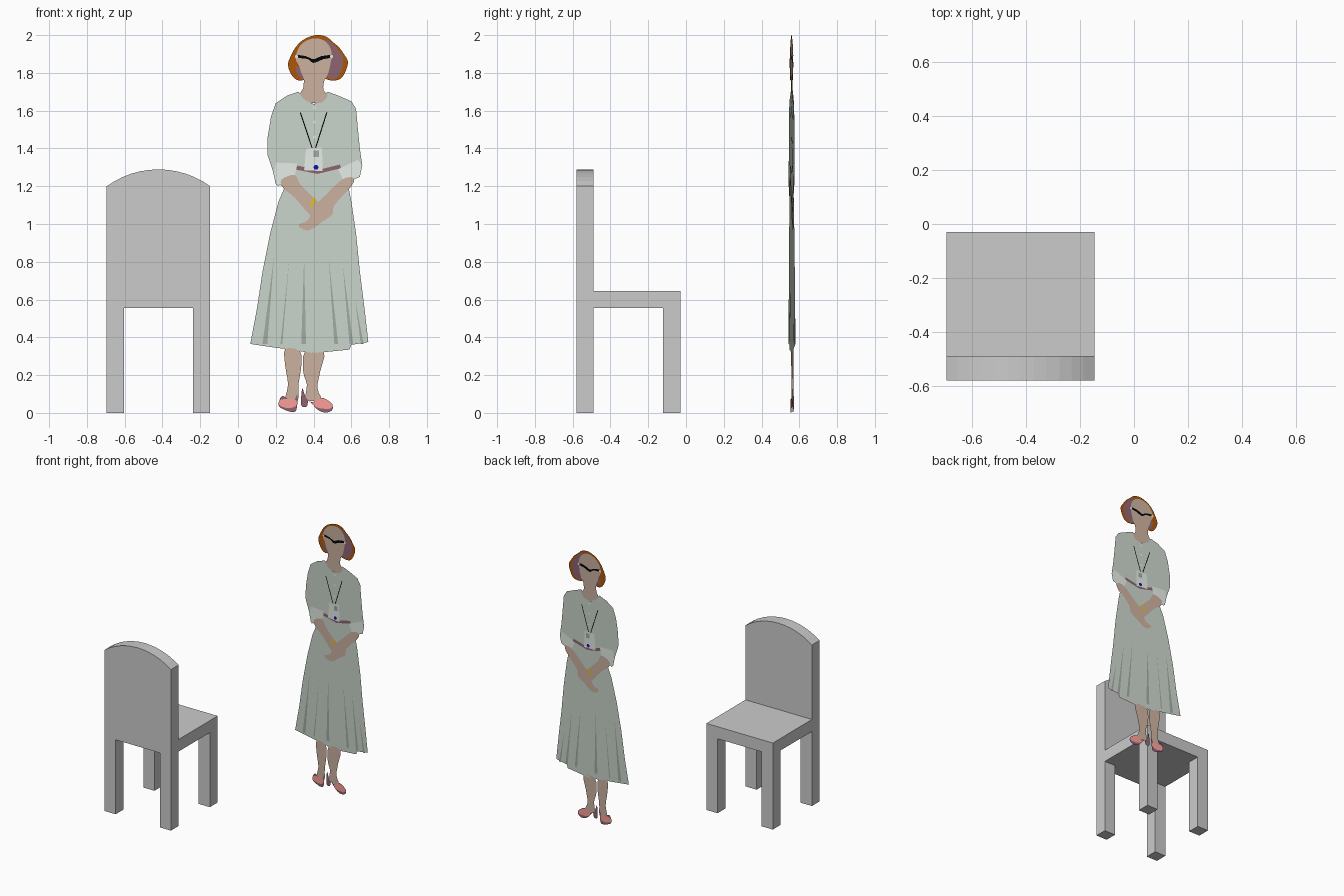
import bpy, bmesh, math
from mathutils import Vector


def material(name, r, g, b):
    m = bpy.data.materials.new(name)
    m.diffuse_color = [(c / 255) ** 2.2 for c in (r, g, b)] + [1]
    return m


DRESS = material("sage_cloth", 200, 211, 201)
FOLD = material("fold_shade", 158, 168, 158)
PALE = material("pale_cloth", 228, 235, 230)
SKIN = material("skin", 201, 174, 156)
HAIR = material("auburn", 172, 86, 14)
MAUVE = material("mauve", 140, 100, 112)
PINK = material("pink", 252, 156, 150)
BLACK = material("black", 12, 12, 14)
YELLOW = material("yellow", 235, 190, 30)
BLUE = material("blue", 30, 20, 170)


def make_object(name, bm, mat=None):
    mesh = bpy.data.meshes.new(name)
    bm.to_mesh(mesh)
    bm.free()
    if mat:
        mesh.materials.append(mat)
    ob = bpy.data.objects.new(name, mesh)
    bpy.context.collection.objects.link(ob)
    return ob


def box(name, x0, x1, y0, y1, z0, z1):
    bm = bmesh.new()
    bmesh.ops.create_cube(bm, size=1)
    for v in bm.verts:
        v.co = ((x0 + x1) / 2 + v.co.x * (x1 - x0),
                (y0 + y1) / 2 + v.co.y * (y1 - y0),
                (z0 + z1) / 2 + v.co.z * (z1 - z0))
    return make_object(name, bm)


# Chair: arched back with its two legs, seat and front legs
L, R, LEG = -0.695, -0.147, 0.092
cx, half, rise = (L + R) / 2, (R - L) / 2, 0.089
radius = (half ** 2 + rise ** 2) / (2 * rise)
sweep = math.asin(half / radius)
profile = [(L, 0), (L + LEG, 0), (L + LEG, 0.555), (R - LEG, 0.555), (R - LEG, 0), (R, 0)]
for i in range(13):
    a = sweep * (1 - i / 6)
    profile.append((cx + radius * math.sin(a), 1.289 - radius + radius * math.cos(a)))
bm = bmesh.new()
face = bm.faces.new([bm.verts.new((x, -0.58, z)) for x, z in profile])
ext = bmesh.ops.extrude_face_region(bm, geom=[face], use_keep_orig=True)
bmesh.ops.translate(bm, vec=(0, 0.09, 0),
                    verts=[g for g in ext["geom"] if isinstance(g, bmesh.types.BMVert)])
bmesh.ops.recalc_face_normals(bm, faces=bm.faces[:])
make_object("chair_back", bm)
box("seat", L, R, -0.49, -0.03, 0.555, 0.645)
box("front_leg_left", L, L + LEG, -0.122, -0.03, 0, 0.555)
box("front_leg_right", R - LEG, R, -0.122, -0.03, 0, 0.555)


# Flat cut-out figure, standing on a slightly turned upright plane
def plane_y(x):
    return 0.561 - 0.06 * (x - 0.38)


def smooth(points, steps=3):
    pts, out = [Vector(p) for p in points], []
    n = len(pts)
    for i in range(n):
        a, b, c, d = (pts[(i + k) % n] for k in (-1, 0, 1, 2))
        for s in range(steps):
            t = s / steps
            out.append(0.5 * (2 * b + (c - a) * t + (2 * a - 5 * b + 4 * c - d) * t ** 2
                              + (3 * b - a - 3 * c + d) * t ** 3))
    return out


def cutout(name, mat, points, layer=0, curved=True):
    """Flat shape; layers above 0 get a copy on both sides of the plane."""
    outline = smooth(points) if curved else points
    bm = bmesh.new()
    for side in ((-1, 1) if layer else (0,)):
        f = bm.faces.new([bm.verts.new((x, plane_y(x) + side * layer * 0.0008, max(z, 0)))
                          for x, z in outline])
        f.normal_update()
        if (f.normal.y > 0) != (side > 0):
            f.normal_flip()
    bmesh.ops.triangulate(bm, faces=bm.faces[:], ngon_method='EAR_CLIP')
    return make_object(name, bm, mat)


def disc(name, mat, x, z, r, layer):
    cutout(name, mat, [(x + r * math.cos(k * math.pi / 5), z + r * math.sin(k * math.pi / 5))
                       for k in range(10)], layer, False)


# Head
cutout("hair", HAIR, [(.41, 2.0), (.465, 1.993), (.50, 1.965), (.535, 1.935), (.56, 1.90),
                      (.582, 1.86), (.57, 1.81), (.545, 1.77), (.51, 1.76), (.47, 1.765),
                      (.41, 1.79), (.34, 1.76), (.30, 1.77), (.273, 1.81), (.265, 1.85),
                      (.28, 1.89), (.305, 1.935), (.345, 1.975)])
cutout("hair_shade_right", MAUVE, [(.46, 1.975), (.50, 1.955), (.53, 1.92), (.552, 1.89), (.555, 1.84),
                                   (.53, 1.78), (.48, 1.77), (.48, 1.83), (.49, 1.89)], 1)
cutout("hair_shade_left", MAUVE, [(.305, 1.84), (.35, 1.80), (.35, 1.765), (.315, 1.79)], 1)
cutout("face_and_neck", SKIN, [(.305, 1.875), (.32, 1.93), (.36, 1.97), (.42, 1.983), (.47, 1.96),
                               (.495, 1.91), (.49, 1.85), (.475, 1.79), (.457, 1.76), (.452, 1.71),
                               (.475, 1.68), (.445, 1.645), (.40, 1.64), (.35, 1.66), (.33, 1.69),
                               (.345, 1.72), (.348, 1.77), (.335, 1.80), (.322, 1.84)], 2)
cutout("glasses", BLACK, [(.305, 1.895), (.36, 1.888), (.40, 1.872), (.44, 1.888), (.50, 1.895),
                          (.49, 1.88), (.45, 1.872), (.40, 1.853), (.37, 1.873), (.32, 1.88)], 3)
for side, x in (("left", .31), ("right", .495)):
    disc("glasses_tip_" + side, PALE, x, 1.886, .009, 4)

# Legs and shoes
cutout("left_leg", SKIN, [(.25, .338), (.327, .327), (.335, .25), (.32, .15), (.315, .06),
                          (.25, .06), (.265, .15), (.25, .25)])
cutout("right_leg", SKIN, [(.355, .325), (.455, .325), (.435, .22), (.42, .13), (.44, .07),
                           (.36, .07), (.365, .15), (.345, .22)])
cutout("left_shoe", MAUVE, [(.235, .09), (.29, .06), (.315, .10), (.31, .02), (.29, .005),
                            (.25, .015), (.215, .04)], 1)
cutout("left_shoe_upper", PINK, [(.225, .07), (.30, .072), (.31, .04), (.27, .025), (.22, .04)], 2)
cutout("right_shoe", MAUVE, [(.34, .13), (.335, .04), (.365, .035), (.375, .065), (.42, .018),
                             (.46, .002), (.495, .012), (.50, .04), (.45, .08), (.40, .055), (.36, .08)], 1)
cutout("right_shoe_upper", PINK, [(.395, .055), (.45, .078), (.50, .045), (.485, .022), (.42, .028)], 2)

# Dress
cutout("bodice", DRESS, [(.32, 1.70), (.26, 1.68), (.20, 1.64), (.175, 1.57), (.157, 1.46),
                         (.155, 1.37), (.185, 1.28), (.20, 1.21), (.25, 1.20), (.30, 1.30), (.55, 1.30),
                         (.58, 1.22), (.645, 1.25), (.658, 1.31), (.645, 1.40), (.635, 1.5),
                         (.625, 1.61), (.60, 1.65), (.53, 1.68), (.475, 1.70), (.44, 1.645),
                         (.40, 1.635), (.35, 1.66)], 0, False)
cutout("skirt", DRESS, [(.30, 1.30), (.25, 1.20), (.215, 1.12), (.17, .95), (.13, .75), (.10, .55),
                        (.065, .365), (.15, .352), (.20, .345), (.28, .335), (.40, .315), (.47, .323),
                        (.59, .335), (.60, .36), (.69, .375), (.67, .55), (.645, .75), (.625, .95),
                        (.60, 1.12), (.58, 1.22), (.55, 1.30)], 0, False)
# Skirt folds: top point, hem start, hem end
for i, (tx, tz, h0, h1) in enumerate([(.19, .82, .13, .155), (.27, .80, .225, .235),
                                      (.35, .82, .335, .36), (.48, .82, .51, .53),
                                      (.555, .78, .59, .61), (.62, .60, .65, .665)]):
    cutout(f"skirt_fold_{i + 1}", FOLD, [(tx, tz), (h0, .365), (h1, .365)], 1, False)
cutout("collar_left", PALE, [(.32, 1.70), (.22, 1.62), (.28, 1.55), (.39, 1.63)], 1, False)
cutout("collar_right", PALE, [(.475, 1.70), (.59, 1.62), (.52, 1.55), (.40, 1.63)], 1, False)
for name in ("collar_left", "collar_right"):
    bpy.data.objects[name].data.materials[0] = DRESS
cutout("belt", MAUVE, [(.29, 1.315), (.42, 1.285), (.54, 1.315), (.545, 1.295), (.42, 1.265), (.30, 1.29)],
       1, False)
cutout("left_cuff", PALE, [(.20, 1.325), (.315, 1.32), (.30, 1.255), (.21, 1.20), (.19, 1.26)], 3, False)
cutout("right_cuff", PALE, [(.53, 1.29), (.635, 1.34), (.658, 1.31), (.645, 1.25), (.56, 1.225)], 3, False)

# Clasped arms
cutout("left_forearm", SKIN, [(.23, 1.235), (.30, 1.26), (.33, 1.21), (.40, 1.14), (.46, 1.08),
                              (.44, 1.03), (.38, 1.05), (.30, 1.14), (.24, 1.19)], 4)
cutout("right_forearm", SKIN, [(.55, 1.235), (.61, 1.245), (.60, 1.20), (.51, 1.10), (.50, 1.05),
                               (.45, 1.015), (.38, .967), (.33, .98), (.325, 1.0), (.37, 1.02),
                               (.40, 1.09), (.46, 1.15)], 5)
cutout("bracelet", YELLOW, [(.378, 1.095), (.40, 1.14), (.415, 1.135), (.392, 1.09)], 6, False)

# Lanyard, badge and buttons
for side, x0, x1 in (("left", .33, .393), ("right", .47, .41)):
    cutout("lanyard_" + side, BLACK, [(x0 - .003, 1.59), (x0 + .003, 1.59), (x1 + .003, 1.40),
                                      (x1 - .003, 1.40)], 2, False)
cutout("badge", PALE, [(.36, 1.40), (.445, 1.405), (.448, 1.28), (.35, 1.285)], 3, False)
cutout("badge_panel", FOLD, [(.40, 1.39), (.43, 1.39), (.43, 1.355), (.40, 1.355)], 4, False)
disc("badge_dot", BLUE, .413, 1.30, .013, 4)
for i, z in enumerate((1.615, 1.54, 1.46)):
    disc(f"button_{i + 1}", PALE, .405, z, .009, 2)
